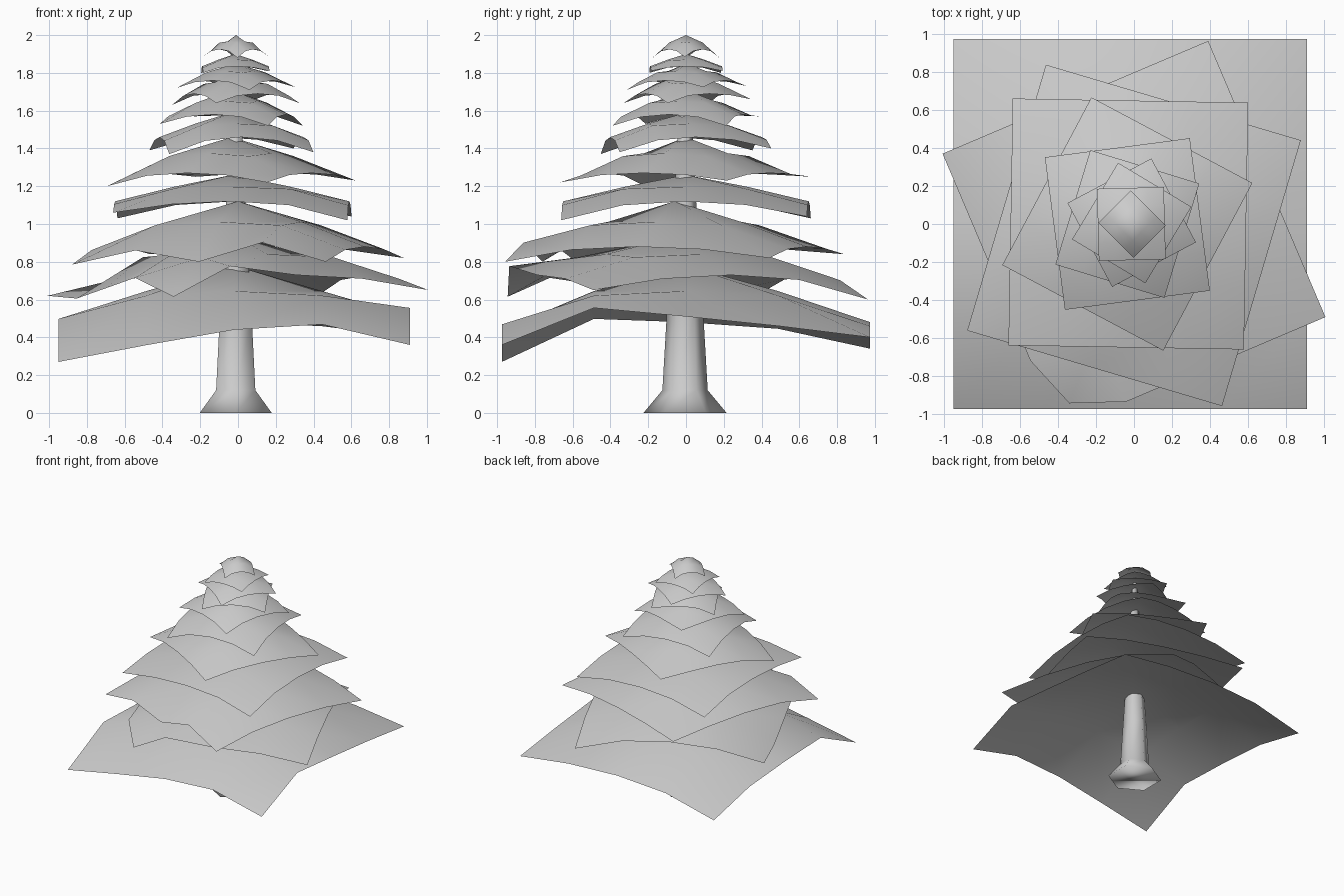
import bpy
import bmesh
from math import radians, cos, sin, pi

cube = bpy.data.objects.get("Cube")
if cube:
    bpy.data.objects.remove(cube, do_unlink=True)

grey = bpy.data.materials.new("plain_grey")
grey.use_nodes = True
colour = (0.6, 0.6, 0.6, 1)
grey.diffuse_color = colour
grey.node_tree.nodes["Principled BSDF"].inputs["Base Color"].default_value = colour


def add_object(name, bm):
    """Turn a bmesh into a smooth, grey object in the scene."""
    mesh = bpy.data.meshes.new(name)
    bm.to_mesh(mesh)
    bm.free()
    mesh.materials.append(grey)
    for poly in mesh.polygons:
        poly.use_smooth = True
    obj = bpy.data.objects.new(name, mesh)
    bpy.context.collection.objects.link(obj)
    return obj


def branch_sheet(name, centre, half, angle, peak, edge, corners, tweaks=None):
    """Square sheet, four cells a side, raised in the middle with drooping corners."""
    tweaks = tweaks or {}
    turn = radians(angle)
    front_left, front_right, back_right, back_left = corners
    bm = bmesh.new()
    grid = {}
    for i in range(-2, 3):
        for j in range(-2, 3):
            u, v = i / 2, j / 2
            ring = max(abs(u), abs(v))
            diagonal = min(abs(u), abs(v))
            left = front_left * (1 - v) + back_left * (1 + v)
            right = front_right * (1 - v) + back_right * (1 + v)
            corner = (left * (1 - u) + right * (1 + u)) / 4
            if ring == 1:
                droop = {0: 0, 0.5: 0.22, 1: 1}[diagonal]
                z = edge + (corner - edge) * droop
            else:
                z = peak + (edge - peak) * (ring * 0.9 + diagonal * 0.16)
            dx, dy, dz = tweaks.get((i, j), (0, 0, 0))
            x, y = u * half[0], v * half[1]
            grid[i, j] = bm.verts.new((
                centre[0] + x * cos(turn) - y * sin(turn) + dx,
                centre[1] + x * sin(turn) + y * cos(turn) + dy,
                z + dz))
    for i in range(-2, 2):
        for j in range(-2, 2):
            bm.faces.new([grid[i, j], grid[i + 1, j],
                          grid[i + 1, j + 1], grid[i, j + 1]])
    return add_object(name, bm)


def trunk(name, centre, rings):
    """Six-sided trunk through a list of (radius, height) rings."""
    bm = bmesh.new()
    loops = []
    for radius, z in rings:
        loops.append([bm.verts.new((centre[0] + radius * sin(k * pi / 3),
                                    centre[1] + radius * cos(k * pi / 3), z))
                      for k in range(6)])
    for low, high in zip(loops, loops[1:]):
        for k in range(6):
            n = (k + 1) % 6
            bm.faces.new([low[n], low[k], high[k], high[n]])
    bm.faces.new(loops[0])
    bm.faces.new(loops[-1][::-1])
    return add_object(name, bm)


# Uneven edges of the three widest sheets, by grid position
lowest = {(-1, -2): (0, 0, -.08), (0, -2): (0, 0, -.04), (1, -2): (0, 0, .02),
          (2, -1): (0, 0, .1), (-2, -1): (0, 0, .06), (2, 0): (0, 0, .03)}
second = {(-2, -2): (.05, .14, 0), (-1, -2): (0, 0, .07), (-2, -1): (0, 0, .01),
          (-2, 0): (0, 0, -.07), (-2, 1): (0, 0, -.1)}
third = {(0, -2): (0, 0, -.08), (1, -2): (0, 0, .04)}

# Branch sheets, lowest first: centre, half size, turn, peak, edge, corner heights
sheets = [
    ((-.02, 0), (.93, .975), 0, .78, .48, (.27, .36, .4, .34), lowest),
    ((0, -.06), (.76, .79), 23, .93, .73, (.615, .65, .6, .62), second),
    ((0, -.06), (.7, .73), -16.5, 1.12, .88, (.785, .8, .82, .84), third),
    ((-.03, 0), (.62, .65), -1, 1.26, 1.12, (1.06, 1.02, 1.04, 1.03)),
    ((-.035, 0), (.48, .5), -28, 1.46, 1.27, (1.2, 1.22, 1.23, 1.25)),
    ((-.035, 0), (.385, .405), 7.5, 1.59, 1.46, (1.37, 1.38, 1.4, 1.39)),
    ((-.035, 0), (.3, .315), -17, 1.71, 1.58, (1.53, 1.52, 1.52, 1.57)),
    ((-.012, .007), (.25, .25), 28, 1.8, 1.69, (1.64, 1.64, 1.66, 1.63)),
    ((-.012, .005), (.225, .235), -31, 1.85, 1.76, (1.72, 1.71, 1.725, 1.73)),
    ((-.014, 0), (.176, .19), 1.5, 1.9, 1.835, (1.8, 1.81, 1.81, 1.8)),
    ((-.01, 0), (.12, .13), 45, 2, 1.925, (1.88, 1.885, 1.88, 1.885)),
]
for number, spec in enumerate(sheets, start=1):
    branch_sheet(f"branch_sheet_{number}", *spec)

# Trunk with a flared foot, tapering up to the top sheet
bark = trunk("trunk", (-.012, -.005),
             [(.22, 0), (.12, .12), (.098, .5), (.06, 1.1), (.015, 1.93)])
